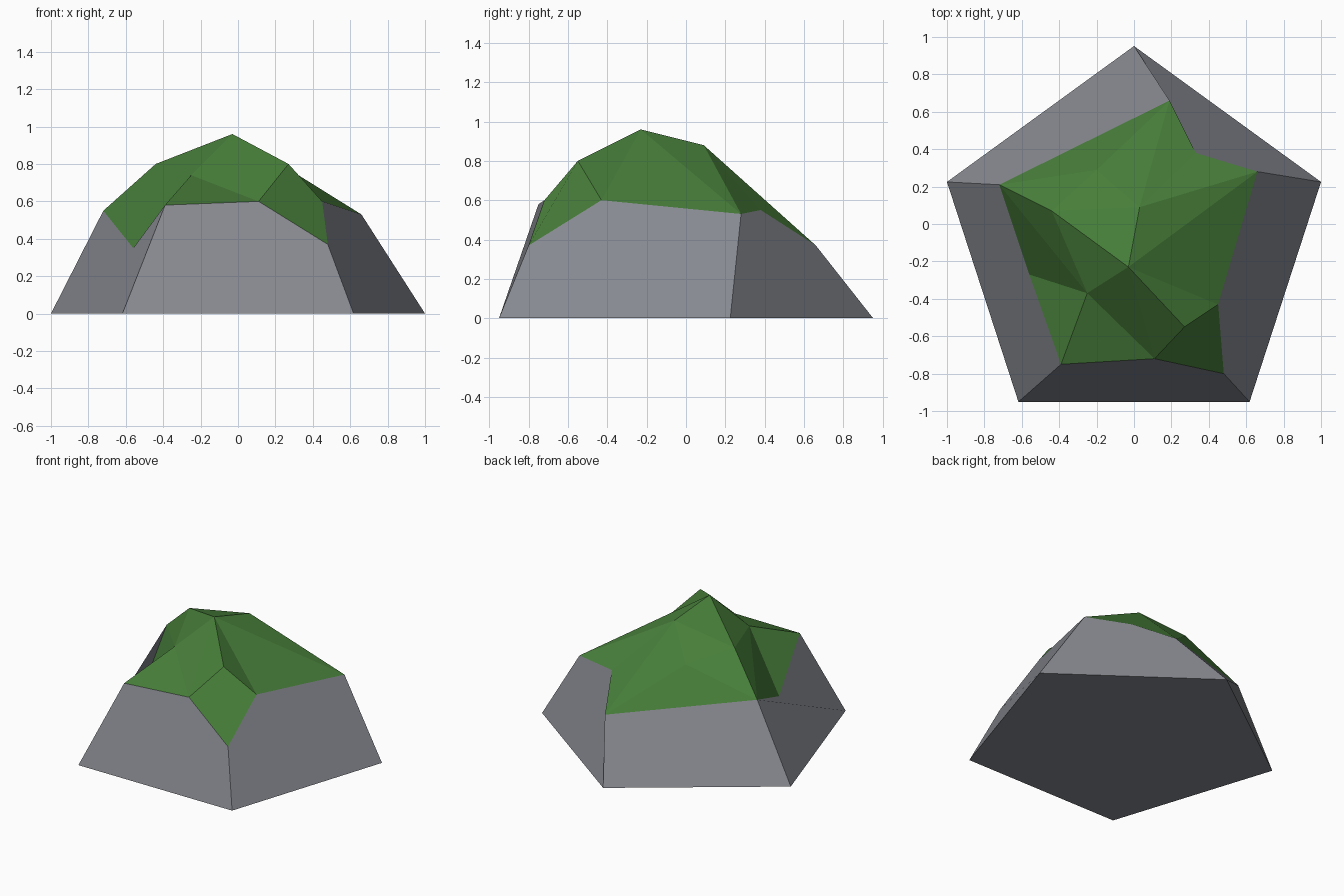
import bpy, bmesh, math

if "Cube" in bpy.data.objects:
    bpy.data.objects.remove(bpy.data.objects["Cube"])


def material(name, rgb):
    m = bpy.data.materials.new(name)
    m.diffuse_color = (*rgb, 1)
    m.use_nodes = True
    m.node_tree.nodes["Principled BSDF"].inputs["Base Color"].default_value = m.diffuse_color
    return m


stone = material("grey stone", (0.24, 0.25, 0.28))
moss = material("green moss", (0.064, 0.21, 0.042))

# Irregular rim where the stone walls meet the moss
points = {
    "A": (-0.72, 0.21, 0.55), "I": (-0.56, -0.27, 0.35),
    "H": (-0.39, -0.75, 0.58), "G": (0.11, -0.72, 0.60),
    "F": (0.48, -0.80, 0.37), "E": (0.45, -0.43, 0.60),
    "D": (0.66, 0.28, 0.53), "C": (0.33, 0.38, 0.55),
    "B": (0.19, 0.66, 0.37),
    # Crown of the boulder
    "J": (-0.03, -0.23, 0.96), "K": (0.27, -0.55, 0.80),
    "L": (-0.25, -0.37, 0.74), "M": (-0.44, 0.07, 0.80),
    "N": (0.03, 0.09, 0.88), "Q": (-0.20, 0.29, 0.70),
}
walls = ["BA", "AIH", "HGF", "FED", "DCB"]
crown = ["AIL", "ALM", "MLJ", "IHL", "LHG", "LGJ", "JGK", "KGFE",
         "JKE", "JED", "JDN", "NDC", "NCB", "NBQ", "QBA", "QAM",
         "MJN", "MNQ"]

bm = bmesh.new()
vert = {k: bm.verts.new(p) for k, p in points.items()}

# Regular pentagon footprint, counter-clockwise from the back corner
R = 1 / math.sin(math.radians(72))
base = []
for i in range(5):
    a = math.radians(90 + 72 * i)
    base.append(bm.verts.new((R * math.cos(a), R * math.sin(a) - 0.1, 0)))
bm.faces.new(base[::-1])

# Stone walls, one for each side of the footprint
for i, rim in enumerate(walls):
    bm.faces.new([base[i], base[(i + 1) % 5]] + [vert[k] for k in rim[::-1]])

# Moss facets
for f in crown:
    bm.faces.new([vert[k] for k in f]).material_index = 1

bmesh.ops.recalc_face_normals(bm, faces=bm.faces[:])
mesh = bpy.data.meshes.new("mossy_boulder")
bm.to_mesh(mesh)
bm.free()
mesh.materials.append(stone)
mesh.materials.append(moss)
boulder = bpy.data.objects.new("mossy_boulder", mesh)
bpy.context.collection.objects.link(boulder)
